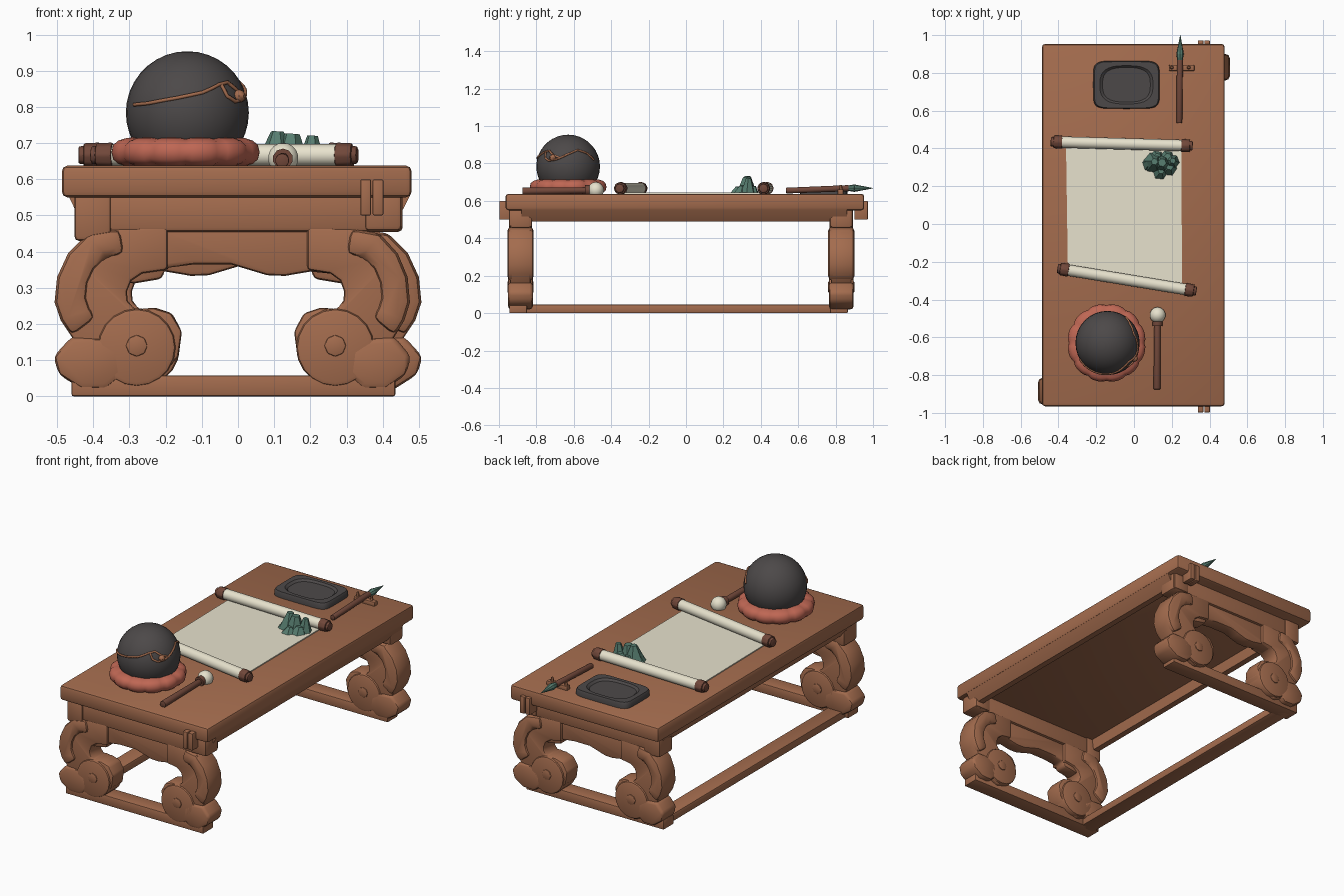
import bpy, bmesh, math
from mathutils import Vector, Matrix

if "Cube" in bpy.data.objects:
    bpy.data.objects.remove(bpy.data.objects["Cube"])

def material(name, rgb):
    m = bpy.data.materials.new(name)
    m.diffuse_color = (*rgb, 1)
    m.use_nodes = True
    m.node_tree.nodes["Principled BSDF"].inputs["Base Color"].default_value = m.diffuse_color
    return m

WOOD = material("warm wood", (0.37, 0.15, 0.076))
DARK = material("dark wood", (0.165, 0.064, 0.042))
CHAR = material("charcoal", (0.073, 0.066, 0.066))
RED = material("salmon cloth", (0.52, 0.135, 0.088))
CREAM = material("cream", (0.80, 0.76, 0.61))
TEAL = material("jade green", (0.095, 0.205, 0.16))

def finish(bm, name, mat, bevel=0.0, angle=40):
    bmesh.ops.recalc_face_normals(bm, faces=bm.faces[:])
    if bevel:
        es = [e for e in bm.edges if e.calc_face_angle(0) > math.radians(35)]
        bmesh.ops.bevel(bm, geom=es, offset=bevel, segments=2, profile=0.5, affect='EDGES', clamp_overlap=True)
    me = bpy.data.meshes.new(name)
    bm.to_mesh(me)
    bm.free()
    me.materials.append(mat)
    me.shade_smooth()
    me.set_sharp_from_angle(angle=math.radians(angle))
    ob = bpy.data.objects.new(name, me)
    bpy.context.collection.objects.link(ob)
    return ob

def box(name, x, y, z, mat, bevel=0.012):
    bm = bmesh.new()
    bmesh.ops.create_cube(bm, size=1)
    for v in bm.verts:
        v.co = [a + (c + 0.5) * (b - a) for c, (a, b) in zip(v.co, (x, y, z))]
    return finish(bm, name, mat, bevel)

def prism(name, pts, lo, hi, mat, axis='y', bevel=0.0):
    """Extrude an outline along y (outline in xz) or z (outline in xy)."""
    bm = bmesh.new()
    put = (lambda p, h: (p[0], h, p[1])) if axis == 'y' else (lambda p, h: (p[0], p[1], h))
    a = [bm.verts.new(put(p, lo)) for p in pts]
    b = [bm.verts.new(put(p, hi)) for p in pts]
    bm.faces.new(a)
    bm.faces.new(b)
    for i in range(len(pts)):
        j = (i + 1) % len(pts)
        bm.faces.new((a[i], a[j], b[j], b[i]))
    return finish(bm, name, mat, bevel)

def rod(name, p, q, r1, r2, mat, seg=16, bevel=0.0):
    p, q = Vector(p), Vector(q)
    d = q - p
    bm = bmesh.new()
    bmesh.ops.create_cone(bm, cap_ends=True, segments=seg, radius1=r1, radius2=r2, depth=d.length,
                          matrix=Matrix.Translation((p + q) / 2) @ d.to_track_quat('Z', 'Y').to_matrix().to_4x4())
    return finish(bm, name, mat, bevel)

def ball(name, c, r, mat, u=32, v=18):
    bm = bmesh.new()
    bmesh.ops.create_uvsphere(bm, u_segments=u, v_segments=v, radius=r)
    bmesh.ops.translate(bm, verts=bm.verts[:], vec=c)
    return finish(bm, name, mat)

# table top, underside panel and sloped side aprons
box("table_top", (-0.487, 0.48), (-0.965, 0.953), (0.55, 0.638), WOOD, 0.016)
for s in (-1, 1):
    prism("side_apron", [(s * x + 0.003, z) for x, z in ((0.472, 0.555), (0.455, 0.52), (0.435, 0.49), (0.40, 0.49), (0.39, 0.555))],
          -0.88, 0.86, WOOD)

# scrolled end frames; each has one slightly wider side (front: left, back: right)
LEG = [(0.20, 0.47), (0.33, 0.465), (0.42, 0.45), (0.475, 0.395), (0.505, 0.33), (0.512, 0.26), (0.495, 0.21),
       (0.465, 0.165), (0.40, 0.06), (0.30, 0.02), (0.22, 0.05), (0.17, 0.11), (0.16, 0.18), (0.19, 0.23),
       (0.24, 0.245), (0.29, 0.24), (0.31, 0.265), (0.312, 0.29), (0.30, 0.32), (0.27, 0.34), (0.20, 0.35)]
OUTER = LEG[1:8]
BAND = OUTER + [(x + (0.30 - x) * 0.42, z + (0.29 - z) * 0.42) for x, z in reversed(OUTER)]
HEEL = [(0.465, 0.165), (0.515, 0.11), (0.50, 0.06), (0.44, 0.022), (0.37, 0.02), (0.32, 0.06), (0.33, 0.13), (0.38, 0.16)]
FRIEZE = [(-0.30, 0.50), (0.30, 0.50), (0.30, 0.335), (0.20, 0.345), (0.17, 0.34), (0.13, 0.333), (0.08, 0.335),
          (0.03, 0.35), (-0.02, 0.365), (-0.12, 0.365), (-0.20, 0.355), (-0.21, 0.325), (-0.30, 0.31)]
for tag, c, wide in (("front", -0.885, -1), ("back", 0.83, 1)):
    for s in (-1, 1):
        k = 1.0 if s == wide else 0.91
        side = lambda pts: [(s * (0.155 + (x - 0.16) * k), z) for x, z in pts]
        sx = s * (0.155 + 0.125 * k)
        prism(tag + "_leg", side(LEG), c - 0.055, c + 0.055, WOOD, bevel=0.01)
        prism(tag + "_leg_band", side(BAND), c - 0.07, c + 0.07, WOOD, bevel=0.022)
        prism(tag + "_heel", side(HEEL), c - 0.066, c + 0.066, WOOD, bevel=0.016)
        rod(tag + "_scroll", (sx, c - 0.066, 0.135), (sx, c + 0.066, 0.135), 0.108, 0.108, WOOD, 20, 0.012)
        rod(tag + "_scroll_eye", (sx, c - 0.07, 0.14), (sx, c + 0.07, 0.14), 0.03, 0.03, WOOD, 8, 0.004)
        box(tag + "_corner_block", sorted((s * 0.35, s * 0.452)), (c - 0.062, c + 0.062), (0.458 if s > 0 else 0.43, 0.56), WOOD)
    prism(tag + "_frieze", FRIEZE if wide < 0 else [(-x, z) for x, z in FRIEZE], c - 0.04, c + 0.04, WOOD, bevel=0.012)
    box(tag + "_apron", (-0.44, 0.455), (c - 0.055, c + 0.055), (0.455, 0.56), WOOD)
    box(tag + "_foot_bar", (-0.46, 0.435), (c - 0.06, c + 0.035), (0.0, 0.058), WOOD, 0.006)
box("long_floor_rail", (-0.44, -0.345), (-0.88, 0.83), (0.0, 0.045), WOOD, 0.006)

# split pegs at the joints
for x in (0.353, 0.387):
    box("front_peg", (x - 0.015, x + 0.015), (-0.998, -0.92), (0.50, 0.60), WOOD, 0.005)
    box("back_peg", (x - 0.015, x + 0.015), (0.90, 0.972), (0.50, 0.60), WOOD, 0.005)

# lobed cushion with a full, squarish section
bm = bmesh.new()
N, M = 72, 16
sq = lambda t: math.copysign(abs(t) ** 0.75, t)
ringv = []
for i in range(N):
    a = 2 * math.pi * i / N
    lobe = 0.90 + 0.10 * abs(math.sin(a * 6)) ** 0.5
    ringv.append([bm.verts.new((-0.145 + (0.125 + 0.083 * lobe * sq(math.cos(t))) * math.cos(a),
                                -0.63 + (0.125 + 0.083 * lobe * sq(math.cos(t))) * math.sin(a),
                                0.675 + 0.042 * lobe * sq(math.sin(t))))
                  for t in (2 * math.pi * j / M for j in range(M))])
for i in range(N):
    for j in range(M):
        A, B = ringv[i], ringv[(i + 1) % N]
        bm.faces.new((A[j], B[j], B[(j + 1) % M], A[(j + 1) % M]))
finish(bm, "cushion", RED, angle=60)

# round drum with a brown-edged slit
C = Vector((-0.14, -0.63, 0.784))
ball("round_drum", C, 0.170, CHAR)

def on_ball(az, z):
    r = math.sqrt(0.171 ** 2 - (z - C.z) ** 2)
    return (C.x + r * math.cos(math.radians(az)), C.y + r * math.sin(math.radians(az)), z)

for path in (((-150, .806), (-130, .81), (-100, .825), (-75, .84), (-55, .862), (-42, .868), (-30, .845),
              (-15, .83), (0, .85), (20, .872), (40, .855), (55, .82)),
             ((-52, .862), (-48, .83), (-38, .815), (-25, .82), (-15, .83))):
    cu = bpy.data.curves.new("drum_slit_edge", 'CURVE')
    cu.dimensions = '3D'
    cu.bevel_depth = 0.0055
    cu.bevel_resolution = 1
    cu.use_fill_caps = True
    sp = cu.splines.new('POLY')
    fine = [tuple(p + (q - p) * k / 4 for p, q in zip(path[i], path[i + 1])) for i in range(len(path) - 1) for k in range(4)]
    fine.append(path[-1])
    sp.points.add(len(fine) - 1)
    for pt, (az, z) in zip(sp.points, fine):
        pt.co = (*on_ball(az, z), 1)
    cu.materials.append(WOOD)
    bpy.context.collection.objects.link(bpy.data.objects.new("drum_slit_edge", cu))
ball("drum_knob", on_ball(-30, 0.83), 0.018, WOOD, 8, 6)

# mallet
rod("mallet_handle", (0.122, -0.875, 0.652), (0.124, -0.50, 0.657), 0.02, 0.017, DARK, 10, 0.004)
ball("mallet_head", (0.125, -0.482, 0.658), 0.043, CREAM, 14, 9)
rod("mallet_collar", (0.124, -0.54, 0.657), (0.124, -0.515, 0.657), 0.028, 0.028, DARK, 10)

# open scroll
prism("scroll_paper", [(-0.36, 0.42), (0.25, 0.41), (0.255, -0.335), (-0.35, -0.25)], 0.634, 0.644, CREAM, 'z')
for p, q in (((-0.405, 0.434), (0.275, 0.415)), ((-0.37, -0.241), (0.295, -0.350))):
    p, q = Vector((*p, 0.667)), Vector((*q, 0.667))
    d = (q - p).normalized()
    rod("scroll_roll", p, q, 0.03, 0.03, CREAM, 16)
    for e, o in ((p, -1), (q, 1)):
        rod("scroll_cap", e - d * o * 0.025, e + d * o * 0.022, 0.036, 0.034, DARK, 8, 0.006)
        rod("scroll_knob", e, e + d * o * 0.036, 0.028, 0.025, DARK, 8, 0.005)

# mountain-shaped brush rest
for x, y, top, r1, r2 in ((0.105, 0.325, 0.732, 0.06, 0.018), (0.145, 0.32, 0.725, 0.055, 0.022), (0.202, 0.33, 0.72, 0.042, 0.015),
                          (0.14, 0.275, 0.675, 0.045, 0.015), (0.185, 0.30, 0.68, 0.05, 0.02), (0.085, 0.32, 0.68, 0.045, 0.02),
                          (0.175, 0.35, 0.68, 0.045, 0.02), (0.12, 0.35, 0.68, 0.045, 0.02)):
    rod("brush_rest_peak", (x, y, 0.635), (x + 0.004, y + 0.005, top), r1, r2, TEAL, 6)

# ink stone with a rounded well
bm = bmesh.new()
prev = None
for k, (sc, z) in enumerate(((1, 0.635), (1, 0.662), (0.965, 0.673), (0.80, 0.673), (0.72, 0.662))):
    e = 0.32 if k < 3 else 0.7
    loop = []
    for i in range(32):
        a = 2 * math.pi * i / 32
        f = lambda t: math.copysign(abs(t) ** e, t)
        loop.append(bm.verts.new((-0.04 + 0.176 * sc * f(math.cos(a)), 0.737 + 0.127 * sc * f(math.sin(a)), z)))
    if prev:
        for i in range(32):
            j = (i + 1) % 32
            bm.faces.new((prev[i], prev[j], loop[j], loop[i]))
    else:
        bm.faces.new(loop)
    prev = loop
bm.faces.new(prev)
finish(bm, "ink_stone", CHAR, angle=35)

# writing brush on its small stand
rod("brush_handle", (0.24, 0.535, 0.655), (0.243, 0.87, 0.668), 0.016, 0.017, DARK, 10, 0.003)
rod("brush_belly", (0.243, 0.865, 0.668), (0.244, 0.90, 0.668), 0.014, 0.02, TEAL, 8)
rod("brush_tip", (0.244, 0.90, 0.668), (0.245, 1.0, 0.668), 0.02, 0.001, TEAL, 8)
box("brush_stand", (0.185, 0.32), (0.81, 0.842), (0.634, 0.662), WOOD, 0.005)
for x in (0.2, 0.29):
    rod("brush_stand_post", (x, 0.828, 0.64), (x, 0.828, 0.685), 0.014, 0.006, WOOD, 6)
